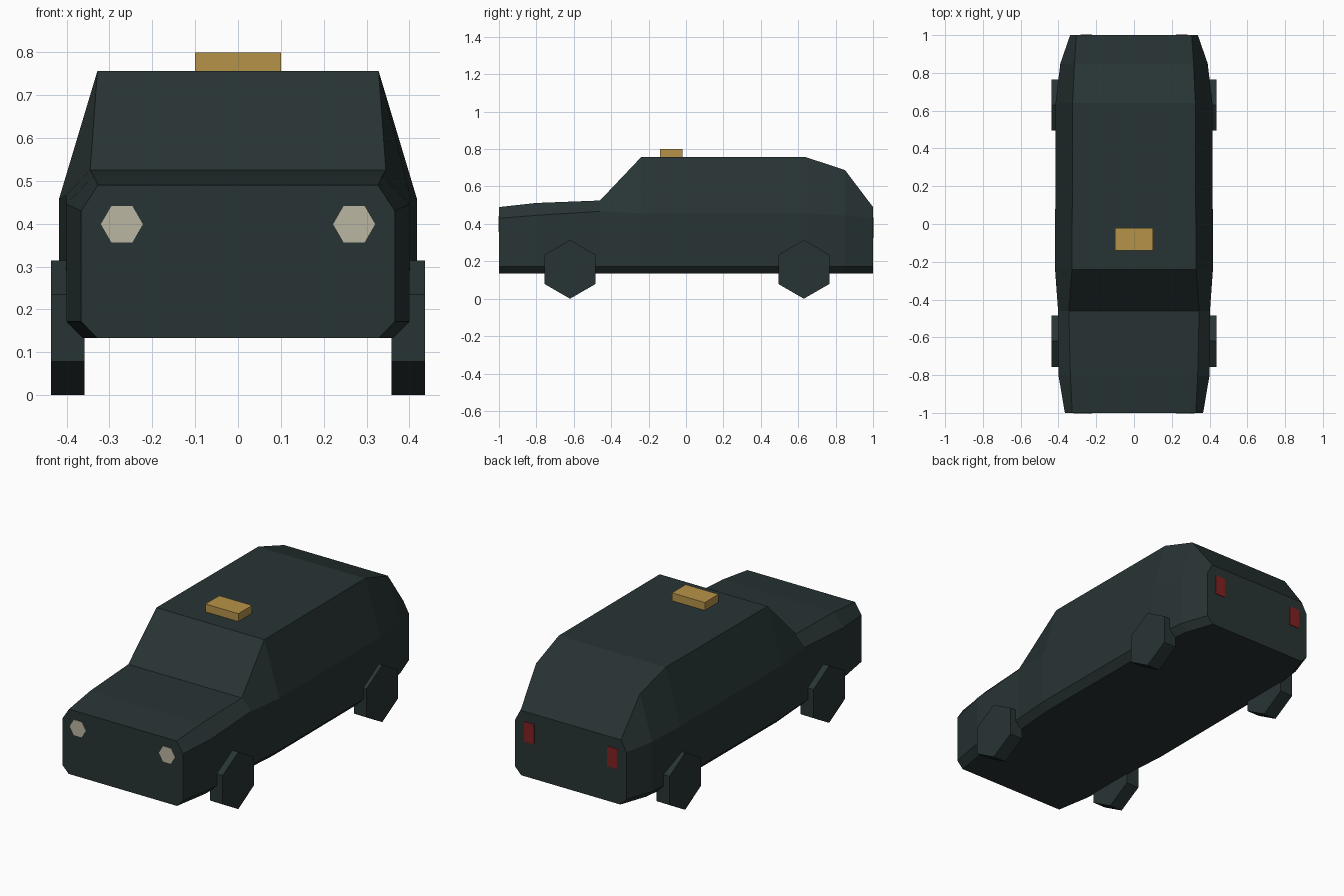
import bpy, bmesh, math
from mathutils import Matrix

if "Cube" in bpy.data.objects:
    bpy.data.objects.remove(bpy.data.objects["Cube"])


def material(name, rgb):
    m = bpy.data.materials.new(name)
    m.diffuse_color = (*rgb, 1)
    m.use_nodes = True
    m.node_tree.nodes["Principled BSDF"].inputs["Base Color"].default_value = m.diffuse_color
    return m


dark = material("dark green grey", (0.021, 0.034, 0.034))
amber = material("amber", (0.47, 0.29, 0.065))
cream = material("pale cream", (0.50, 0.47, 0.36))
red = material("dark red", (0.22, 0.016, 0.016))


def finish(name, bm, mat):
    bmesh.ops.recalc_face_normals(bm, faces=bm.faces[:])
    me = bpy.data.meshes.new(name)
    bm.to_mesh(me)
    bm.free()
    me.materials.append(mat)
    ob = bpy.data.objects.new(name, me)
    bpy.context.collection.objects.link(ob)
    return ob


def box(name, centre, size, mat):
    bm = bmesh.new()
    bmesh.ops.create_cube(bm, size=1, matrix=Matrix.Translation(centre) @ Matrix.Diagonal((*size, 1)))
    return finish(name, bm, mat)


def hexagon(name, centre, radius, depth, rotation, mat):
    bm = bmesh.new()
    bmesh.ops.create_cone(bm, cap_ends=True, segments=6, radius1=radius, radius2=radius,
                          depth=depth, matrix=Matrix.Translation(centre) @ rotation)
    # Turn so the hexagon points lie along its local y before placement
    return finish(name, bm, mat)


# Body: lofted cross-sections (y, side half-width, belt height, top half-width, top height)
sections = [
    (-1.00, 0.366, 0.430, 0.327, 0.490),
    (-0.80, 0.400, 0.446, 0.337, 0.512),
    (-0.46, 0.402, 0.467, 0.345, 0.525),
    (-0.24, 0.418, 0.457, 0.328, 0.757),
    (0.64, 0.415, 0.457, 0.325, 0.757),
    (0.85, 0.390, 0.445, 0.315, 0.688),
    (1.00, 0.338, 0.430, 0.305, 0.490),
]
bm = bmesh.new()
rings = []
for y, w, belt, tw, top in sections:
    half = [(w - 0.037, 0.134), (w, 0.172), (w, belt), (tw, top)]
    ring = half + [(-x, z) for x, z in reversed(half)]
    rings.append([bm.verts.new((x, y, z)) for x, z in ring])
for a, b in zip(rings, rings[1:]):
    for i in range(8):
        j = (i + 1) % 8
        bm.faces.new((a[i], a[j], b[j], b[i]))
bm.faces.new(rings[0])
bm.faces.new(rings[-1])
finish("car_body", bm, dark)

# Wheels, headlights and tail lights on both sides
to_x = Matrix.Rotation(math.pi / 2, 4, 'Y')
to_y = Matrix.Rotation(math.pi / 2, 4, 'X')


def points_along(ob, axis):
    """Rotate the hexagon by 30 degrees if its points do not lie along the axis."""
    co = [v.co for v in ob.data.vertices]
    mid = sum((c for c in co), co[0] * 0) / len(co)
    spread = [max(abs(c[k] - mid[k]) for c in co) for k in range(3)]
    spin = {2: 'X', 0: 'Y'}[axis]
    other = {2: 1, 0: 2}[axis]
    if spread[axis] < spread[other]:
        ob.data.transform(Matrix.Translation(mid) @ Matrix.Rotation(math.pi / 6, 4, spin)
                          @ Matrix.Translation(-mid))


for s, side in ((1, "right"), (-1, "left")):
    for y, end in ((-0.62, "front"), (0.63, "rear")):
        points_along(hexagon(f"{end}_{side}_wheel", (s * 0.397, y, 0.157), 0.157, 0.078, to_x, dark), 2)
    points_along(hexagon(f"{side}_headlight", (s * 0.271, -0.999, 0.399), 0.049, 0.008, to_y, cream), 0)
    box(f"{side}_tail_light", (s * 0.252, 0.999, 0.38), (0.06, 0.008, 0.11), red)

# Roof sign
box("roof_sign", (0, -0.08, 0.777), (0.2, 0.12, 0.046), amber)
